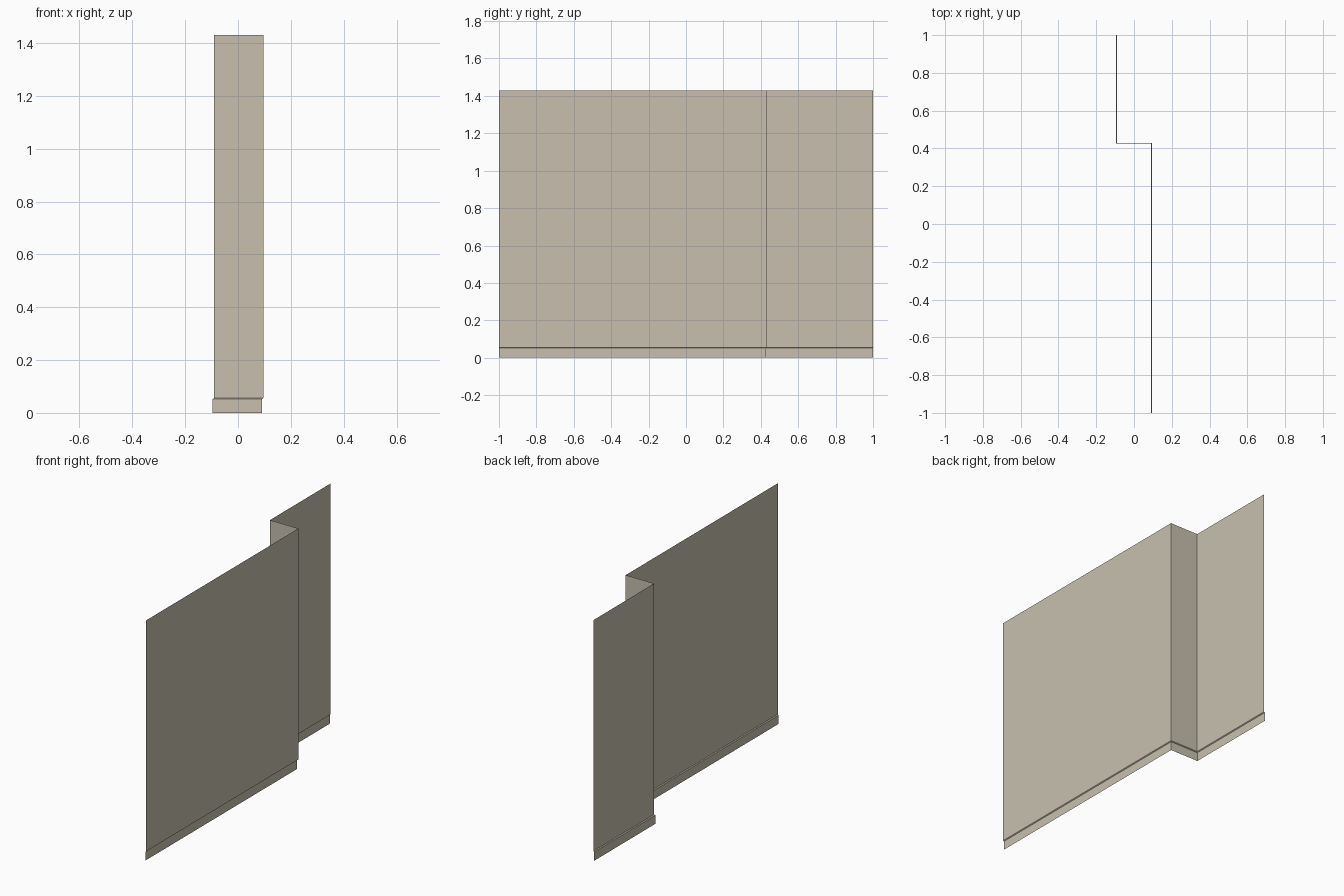
import bpy

if "Cube" in bpy.data.objects:
    bpy.data.objects.remove(bpy.data.objects["Cube"])

# Plan of the wall (x, y): long run, short return, short run
OUT = 0.005   # how far the skirting stands out from the wall
X, STEP_Y, HEIGHT = 0.096, 0.43, 1.43
PLAN = [(X, -1.0), (X, STEP_Y), (-X + OUT, STEP_Y), (-X + OUT, 1.0)]

# Vertical profile (offset towards the room, z): skirting, its small ledge, wall
PROFILE = [(OUT, 0.0), (OUT, 0.052), (0.0, 0.056), (0.0, HEIGHT)]


def offset_plan(d):
    """Shift the plan sideways into the room, mitred at the corners."""
    return [(x - d, y - (d if abs(y) < 0.9 else 0.0)) for x, y in PLAN]


# Sweep the profile along the plan as one open sheet
verts = [(x, y, z) for d, z in PROFILE for x, y in offset_plan(d)]
n = len(PLAN)
faces = []
for r in range(len(PROFILE) - 1):
    for c in range(n - 1):
        a = r * n + c
        faces.append((a, a + n, a + n + 1, a + 1))

mesh = bpy.data.meshes.new("stepped_wall")
mesh.from_pydata(verts, [], faces)
mesh.update()
wall = bpy.data.objects.new("stepped_wall", mesh)
bpy.context.collection.objects.link(wall)

# One plain beige plaster colour
plaster = bpy.data.materials.new("beige_plaster")
plaster.diffuse_color = (0.58, 0.53, 0.43, 1.0)
plaster.use_nodes = True
plaster.node_tree.nodes["Principled BSDF"].inputs["Base Color"].default_value = plaster.diffuse_color
mesh.materials.append(plaster)
